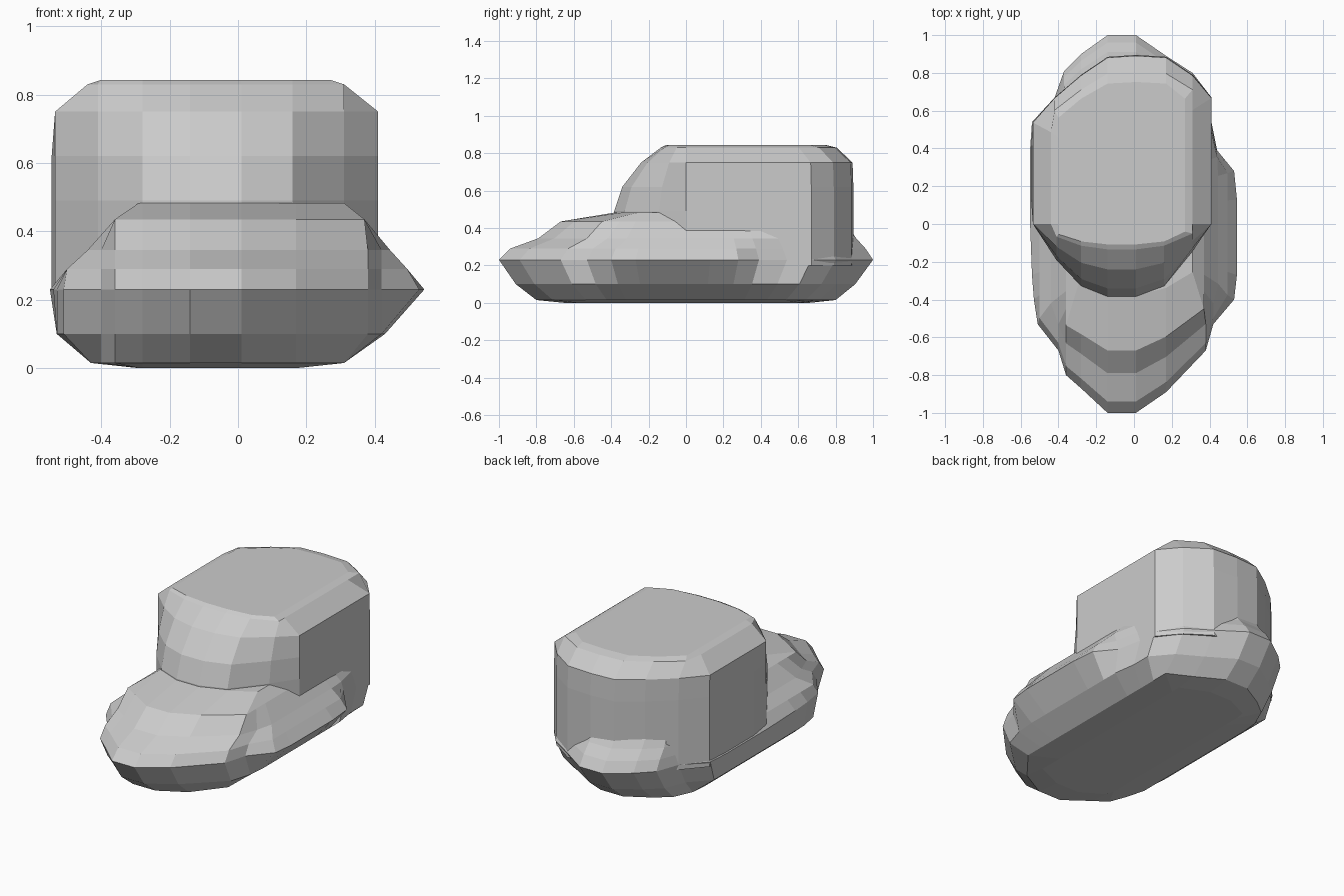
import bpy, bmesh

if "Cube" in bpy.data.objects:
    bpy.data.objects.remove(bpy.data.objects["Cube"])


def ring(outline, z, x0, x1, front, back):
    """Outline limited in x to x0..x1, with its front and back halves scaled in y."""
    return [(min(max(x, x0), x1), y * (front if y < 0 else back), z) for x, y in outline]


def loft(name, rings):
    """Bridge equal-sized rings from bottom to top and cap both ends."""
    bm = bmesh.new()
    loops = [[bm.verts.new(p) for p in r] for r in rings]
    n = len(loops[0])
    for a, b in zip(loops, loops[1:]):
        for i in range(n):
            j = (i + 1) % n
            bm.faces.new((a[i], a[j], b[j], b[i]))
    bm.faces.new(loops[0][::-1])
    bm.faces.new(loops[-1])
    bmesh.ops.remove_doubles(bm, verts=bm.verts, dist=0.0005)
    bmesh.ops.recalc_face_normals(bm, faces=bm.faces)
    me = bpy.data.meshes.new(name)
    bm.to_mesh(me)
    bm.free()
    ob = bpy.data.objects.new(name, me)
    bpy.context.collection.objects.link(ob)
    return ob


# Brim and base: widest outline, anticlockwise from the front
brim_outline = [
    (-.14, -1), (.01, -1), (.17, -.89), (.38, -.67), (.42, -.53), (.53, -.40),
    (.545, -.27), (.545, 0), (.545, .13), (.53, .28), (.44, .39), (.41, .54), (.41, .67),
    (.31, .80), (.17, .89), (.01, 1), (-.14, 1), (-.28, .90), (-.37, .81),
    (-.42, .67), (-.54, .54), (-.55, .40), (-.55, 0), (-.54, -.27), (-.53, -.40),
    (-.51, -.53), (-.40, -.67), (-.36, -.80), (-.28, -.87)]
# z, left limit, right limit, front scale, back scale
brim_levels = [
    (0, -.29, .17, .65, .66), (.015, -.43, .31, .80, .80), (.10, -.53, .43, .91, .905),
    (.23, -.55, .545, 1, 1), (.29, -.50, .495, .94, .96), (.345, -.44, .445, .79, .91),
    (.435, -.36, .37, .67, .85), (.483, -.29, .31, .38, .80)]
loft("brim", [ring(brim_outline, *lv) for lv in brim_levels])

# Crown: wall outline, anticlockwise from the front
crown_outline = [
    (-.14, -.24), (.01, -.24), (.16, -.205), (.31, -.09), (.41, 0), (.41, .67), (.31, .79),
    (.17, .885), (.01, .895), (-.14, .885), (-.28, .79), (-.42, .67), (-.535, .54),
    (-.545, .40), (-.545, .13), (-.535, 0), (-.41, -.12), (-.28, -.205)]
crown_levels = [
    (.20, -.545, .41, 1.6, 1), (.49, -.55, .41, 1.6, 1), (.62, -.55, .41, 1.42, 1),
    (.75, -.535, .41, 1, .995), (.83, -.44, .31, .56, .90), (.843, -.40, .27, .45, .84)]
loft("crown", [ring(crown_outline, *lv) for lv in crown_levels])
